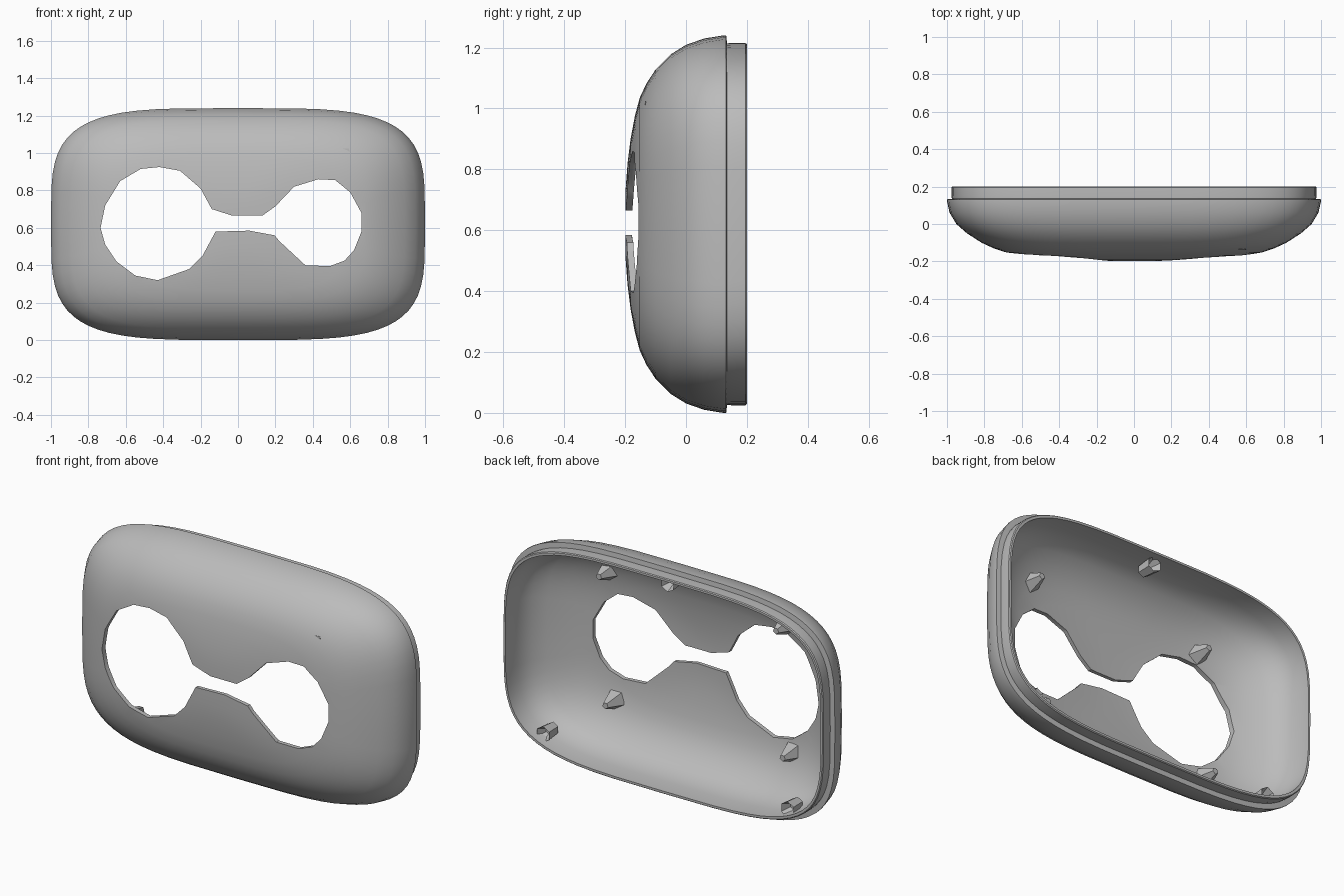
import bpy, bmesh
from math import cos, sin, pi, radians, copysign
from mathutils import Matrix, Vector

cube = bpy.data.objects.get("Cube")
if cube:
    bpy.data.objects.remove(cube)

MID_Z = 0.62
SEGMENTS = 64

grey = bpy.data.materials.new("plain grey")
grey.use_nodes = True
grey.diffuse_color = (0.5, 0.5, 0.5, 1)
grey.node_tree.nodes["Principled BSDF"].inputs["Base Color"].default_value = grey.diffuse_color


def finish(name, bm):
    """Turn a bmesh into a grey object."""
    bmesh.ops.recalc_face_normals(bm, faces=bm.faces)
    mesh = bpy.data.meshes.new(name)
    bm.to_mesh(mesh)
    bm.free()
    mesh.materials.append(grey)
    obj = bpy.data.objects.new(name, mesh)
    bpy.context.collection.objects.link(obj)
    return obj


def shade(obj, angle):
    bpy.ops.object.select_all(action="DESELECT")
    obj.select_set(True)
    bpy.context.view_layer.objects.active = obj
    bpy.ops.object.shade_smooth_by_angle(angle=radians(angle))


def rounded_ring(bm, half_x, half_z, y):
    """Superellipse loop, boxier as it gets larger."""
    power = 2 / (2.4 + 1.6 * min(1, half_x / 0.8))
    ring = []
    for i in range(SEGMENTS):
        c, s = cos(2 * pi * i / SEGMENTS), sin(2 * pi * i / SEGMENTS)
        x = half_x * copysign(abs(c) ** power, c)
        z = half_z * copysign(abs(s) ** power, s)
        ring.append(bm.verts.new((x, y, MID_Z + z)))
    return ring


# Shell: outer dome, stepped lip, then the inner wall (half width, half height, depth)
dome = [(0.12, 0.12, -0.198), (0.25, 0.2, -0.192), (0.42, 0.28, -0.182),
        (0.59, 0.355, -0.168), (0.685, 0.415, -0.152), (0.75, 0.462, -0.13),
        (0.815, 0.508, -0.1), (0.893, 0.558, -0.05), (0.95, 0.589, 0.0), (0.986, 0.61, 0.06)]
lip = [(1.0, 0.62, 0.122), (1.0, 0.62, 0.132), (0.974, 0.594, 0.135),
       (0.976, 0.595, 0.15), (0.976, 0.595, 0.195), (0.972, 0.591, 0.2),
       (0.961, 0.579, 0.2), (0.96, 0.579, 0.1)]
inner = [(a - 0.026, b - 0.026, y + 0.02) for a, b, y in reversed(dome[:-1])]

bm = bmesh.new()
rings = [rounded_ring(bm, *r) for r in dome + lip + inner]
for first, second in zip(rings, rings[1:]):
    for i in range(SEGMENTS):
        j = (i + 1) % SEGMENTS
        bm.faces.new((first[i], first[j], second[j], second[i]))
bm.faces.new(rings[0])
bm.faces.new(rings[-1])
shell = finish("cover_shell", bm)

# Cutter: two round openings joined by a narrow neck
opening = [(-.735, .6), (-.71, .72), (-.63, .85), (-.52, .915), (-.42, .925), (-.31, .905),
           (-.2, .81), (-.14, .7), (-.03, .665), (.13, .665), (.2, .715), (.3, .82),
           (.43, .86), (.52, .855), (.6, .79), (.66, .68), (.66, .58), (.62, .48),
           (.57, .425), (.49, .395), (.36, .4), (.22, .53), (.195, .56), (.06, .585),
           (-.12, .58), (-.19, .45), (-.26, .38), (-.43, .32), (-.55, .345), (-.65, .42), (-.71, .51)]
bm = bmesh.new()
outline = bm.faces.new([bm.verts.new((x, -0.4, z)) for x, z in opening])
extruded = bmesh.ops.extrude_face_region(bm, geom=[outline])["geom"]
bmesh.ops.translate(bm, vec=(0, 0.4, 0),
                    verts=[v for v in extruded if isinstance(v, bmesh.types.BMVert)])
cutter = finish("opening_cutter", bm)

cut = shell.modifiers.new("opening", "BOOLEAN")
cut.operation = "DIFFERENCE"
cut.solver = "EXACT"
cut.object = cutter
bpy.context.view_layer.objects.active = shell
bpy.ops.object.modifier_apply(modifier=cut.name)
bpy.data.objects.remove(cutter)
shade(shell, 35)


def peg(name, x, z, y_front, y_back, r_front, r_back, sides, bored=False):
    """Cylinder or cone along the depth axis, optionally with a blind screw hole."""
    bm = bmesh.new()
    place = Matrix.Translation((x, (y_front + y_back) / 2, z)) @ Matrix.Rotation(-pi / 2, 4, "X")
    bmesh.ops.create_cone(bm, cap_ends=True, segments=sides, radius1=r_front,
                          radius2=r_back, depth=y_back - y_front, matrix=place)
    if bored:
        cap = max(bm.faces, key=lambda f: f.calc_center_median().y)
        bmesh.ops.inset_region(bm, faces=[cap], thickness=r_back * 0.6)
        bmesh.ops.translate(bm, verts=cap.verts, vec=Vector((0, -0.05, 0)))
    return finish(name, bm)


# Screw tabs just inside the rim
for name, x, z in (("left", 0.76, 0.135), ("right", -0.73, 0.12), ("top", 0.0, 1.165)):
    peg(name + "_screw_tab", x, z, 0.07, 0.16, 0.035, 0.043, 6, bored=True)

# Tapered locating pins on the inside of the front wall
for name, x, z in (("left_lower", 0.52, 0.28), ("left_upper", 0.56, 0.98),
                   ("right_lower", -0.56, 0.28), ("right_upper", -0.52, 0.97)):
    peg(name + "_pin", x, z, -0.135, -0.04, 0.055, 0.018, 5)
